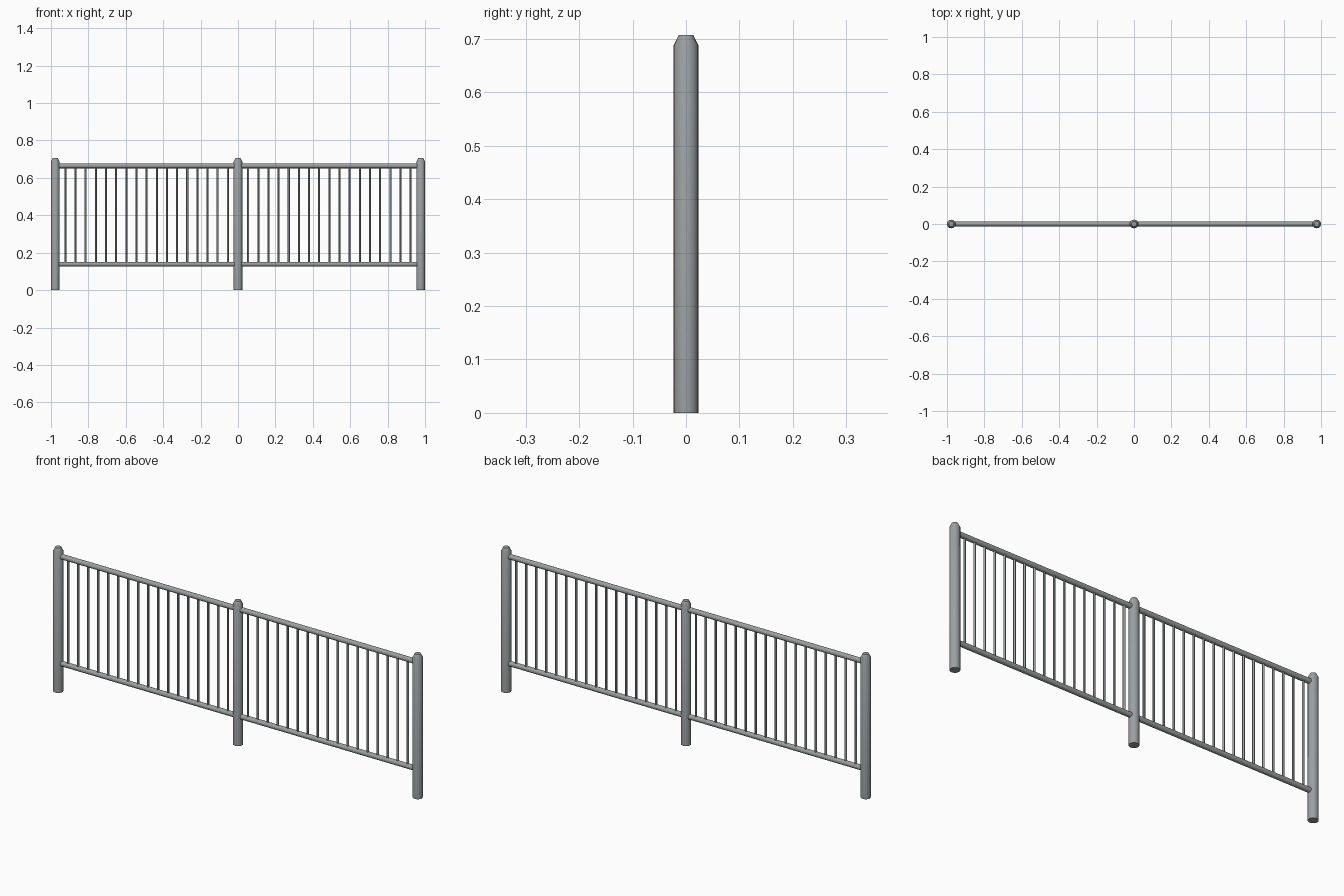
import bpy, bmesh, math
from mathutils import Matrix, Vector

cube = bpy.data.objects.get("Cube")
if cube:
    bpy.data.objects.remove(cube, do_unlink=True)

steel = bpy.data.materials.new("grey steel")
steel.use_nodes = True
COLOUR = (0.33, 0.35, 0.35, 1)
steel.diffuse_color = COLOUR
steel.node_tree.nodes["Principled BSDF"].inputs["Base Color"].default_value = COLOUR

POST_X = 0.977
POST_R, POST_H, SHOULDER = 0.023, 0.707, 0.688
RAIL_R, RAIL_Z = 0.0125, (0.139, 0.664)
BAR_R, SPACES = 0.0055, 18


def add_object(name, bm):
    mesh = bpy.data.meshes.new(name)
    bm.to_mesh(mesh)
    bm.free()
    mesh.materials.append(steel)
    obj = bpy.data.objects.new(name, mesh)
    bpy.context.collection.objects.link(obj)
    bpy.ops.object.select_all(action='DESELECT')
    obj.select_set(True)
    bpy.context.view_layer.objects.active = obj
    bpy.ops.object.shade_smooth_by_angle(angle=math.radians(30))
    return obj


def rod(name, start, end, radius, sides):
    """Capped cylinder between two points."""
    a, b = Vector(start), Vector(end)
    turn = (b - a).to_track_quat('Z', 'Y').to_matrix().to_4x4()
    bm = bmesh.new()
    bmesh.ops.create_cone(bm, cap_ends=True, segments=sides, radius1=radius,
                          radius2=radius, depth=(b - a).length,
                          matrix=Matrix.Translation((a + b) / 2) @ turn)
    return add_object(name, bm)


def post(name, x):
    """Round post with a tapered, flat-topped cap."""
    bm = bmesh.new()
    bmesh.ops.create_cone(bm, cap_ends=True, segments=24, radius1=POST_R,
                          radius2=POST_R, depth=SHOULDER,
                          matrix=Matrix.Translation((x, 0, SHOULDER / 2)))
    top = max(bm.faces, key=lambda f: f.calc_center_median().z)
    bmesh.ops.inset_region(bm, faces=[top], thickness=0.0095)
    bmesh.ops.translate(bm, verts=top.verts, vec=(0, 0, POST_H - SHOULDER))
    return add_object(name, bm)


# Posts
for name, x in (("right_post", -POST_X), ("middle_post", 0), ("left_post", POST_X)):
    post(name, x)

# Rails and upright bars of the two bays
for side, sign in (("right", -1), ("left", 1)):
    for level, z in zip(("lower", "upper"), RAIL_Z):
        rod(f"{side}_{level}_rail", (0, 0, z), (sign * POST_X, 0, z), RAIL_R, 20)
    for i in range(1, SPACES):
        x = sign * POST_X * i / SPACES
        rod(f"{side}_bar_{i}", (x, 0, RAIL_Z[0]), (x, 0, RAIL_Z[1]), BAR_R, 12)
